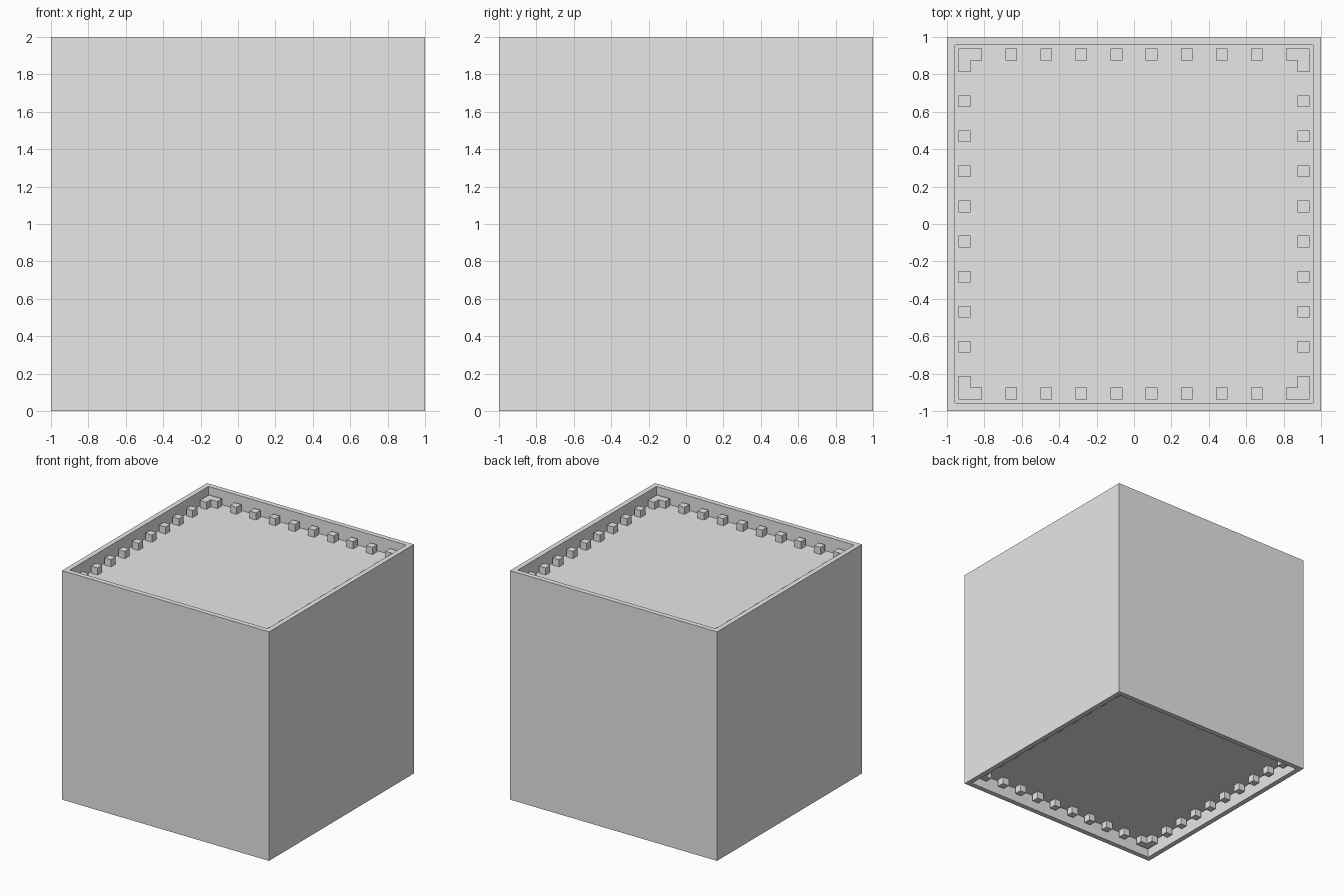
import bpy
import bmesh

old = bpy.data.objects.get("Cube")
if old:
    bpy.data.objects.remove(old, do_unlink=True)

U = 1 / 16            # module: wall thickness and stud size
DEPTH = 2 * U         # recess depth
INNER = 1 - U         # inner face of the rim

grey = bpy.data.materials.new("plain grey")
grey.use_nodes = True
grey.diffuse_color = (0.8, 0.8, 0.8, 1)
grey.node_tree.nodes["Principled BSDF"].inputs["Base Color"].default_value = (0.8, 0.8, 0.8, 1)


def finish(name, bm):
    bmesh.ops.recalc_face_normals(bm, faces=bm.faces)
    mesh = bpy.data.meshes.new(name)
    bm.to_mesh(mesh)
    bm.free()
    mesh.materials.append(grey)
    obj = bpy.data.objects.new(name, mesh)
    bpy.context.collection.objects.link(obj)
    return obj


def prism(bm, outline, z0, z1):
    """Extrude a flat outline from z0 up to z1."""
    face = bm.faces.new([bm.verts.new((x, y, z0)) for x, y in outline])
    top = bmesh.ops.extrude_face_region(bm, geom=[face])["geom"]
    verts = [v for v in top if isinstance(v, bmesh.types.BMVert)]
    bmesh.ops.translate(bm, vec=(0, 0, z1 - z0), verts=verts)


# Block body with a sunken panel in the top and bottom
bm = bmesh.new()
bmesh.ops.create_cube(bm, size=2)
bmesh.ops.translate(bm, vec=(0, 0, 1), verts=bm.verts)
for panel in [f for f in bm.faces if abs(f.normal.z) > 0.9]:
    inward = -panel.normal.copy()
    bmesh.ops.inset_region(bm, faces=[panel], thickness=U)
    sunk = bmesh.ops.extrude_face_region(bm, geom=[panel])["geom"]
    verts = [v for v in sunk if isinstance(v, bmesh.types.BMVert)]
    bmesh.ops.translate(bm, vec=inward * DEPTH, verts=verts)
    if panel.is_valid:
        bmesh.ops.delete(bm, geom=[panel], context='FACES_ONLY')
finish("block_body", bm)

# Studs and L-shaped corners on each panel, turned to all four sides
ELL = [(0, 0), (2, 0), (2, 1), (1, 1), (1, 2), (0, 2)]
for level, z0 in (("top", 2 - DEPTH), ("bottom", U)):
    studs, corners = bmesh.new(), bmesh.new()
    for quarter in range(4):
        def turn(x, y):
            for _ in range(quarter):
                x, y = -y, x
            return x, y

        for i in range(8):
            x = (i - 3.5) * 3 * U
            a, b = x - U / 2, x + U / 2
            square = [(a, -INNER), (b, -INNER), (b, U - INNER), (a, U - INNER)]
            prism(studs, [turn(*p) for p in square], z0, z0 + U)
        ell = [turn(p * U - INNER, q * U - INNER) for p, q in ELL]
        prism(corners, ell, z0, z0 + U)
    finish(level + "_edge_studs", studs)
    finish(level + "_corner_studs", corners)
